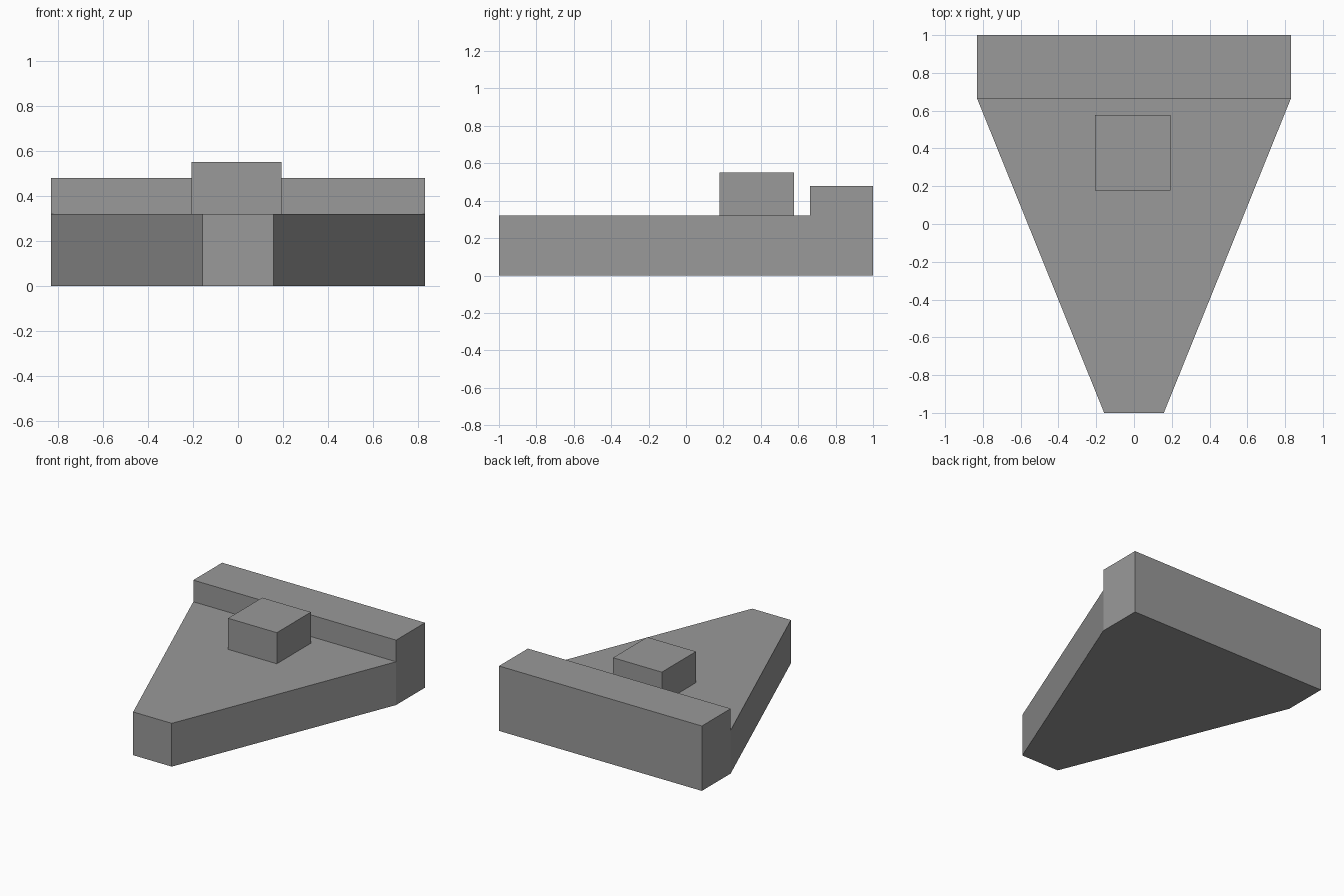
import bpy
import bmesh

cube = bpy.data.objects.get("Cube")
if cube:
    bpy.data.objects.remove(cube, do_unlink=True)

grey = bpy.data.materials.new("mid_grey")
grey.use_nodes = True
colour = (0.32, 0.32, 0.32, 1)
grey.diffuse_color = colour
grey.node_tree.nodes["Principled BSDF"].inputs["Base Color"].default_value = colour


def prism(name, outline, bottom, top):
    """Extrude a counter-clockwise plan outline upward into a closed solid."""
    bm = bmesh.new()
    base = bm.faces.new([bm.verts.new((x, y, bottom)) for x, y in outline])
    lid = bmesh.ops.extrude_face_region(bm, geom=[base], use_keep_orig=True)["geom"]
    verts = [g for g in lid if isinstance(g, bmesh.types.BMVert)]
    bmesh.ops.translate(bm, verts=verts, vec=(0, 0, top - bottom))
    bmesh.ops.recalc_face_normals(bm, faces=bm.faces)
    mesh = bpy.data.meshes.new(name)
    bm.to_mesh(mesh)
    bm.free()
    mesh.materials.append(grey)
    obj = bpy.data.objects.new(name, mesh)
    bpy.context.collection.objects.link(obj)
    return obj


def rectangle(x0, x1, y0, y1):
    return [(x0, y0), (x1, y0), (x1, y1), (x0, y1)]


half_width, half_nose, bar_front = 0.83, 0.158, 0.663
deck_height = 0.32

# Tapered wedge body with a blunt nose
prism("wedge_body", [(-half_nose, -1), (half_nose, -1),
                     (half_width, bar_front), (-half_width, bar_front)], 0, deck_height)

# Raised bar across the back
prism("rear_bar", rectangle(-half_width, half_width, bar_front, 1), 0, 0.48)

# Block standing on the deck, slightly off centre
prism("deck_block", rectangle(-0.206, 0.193, 0.178, 0.577), deck_height, 0.55)
